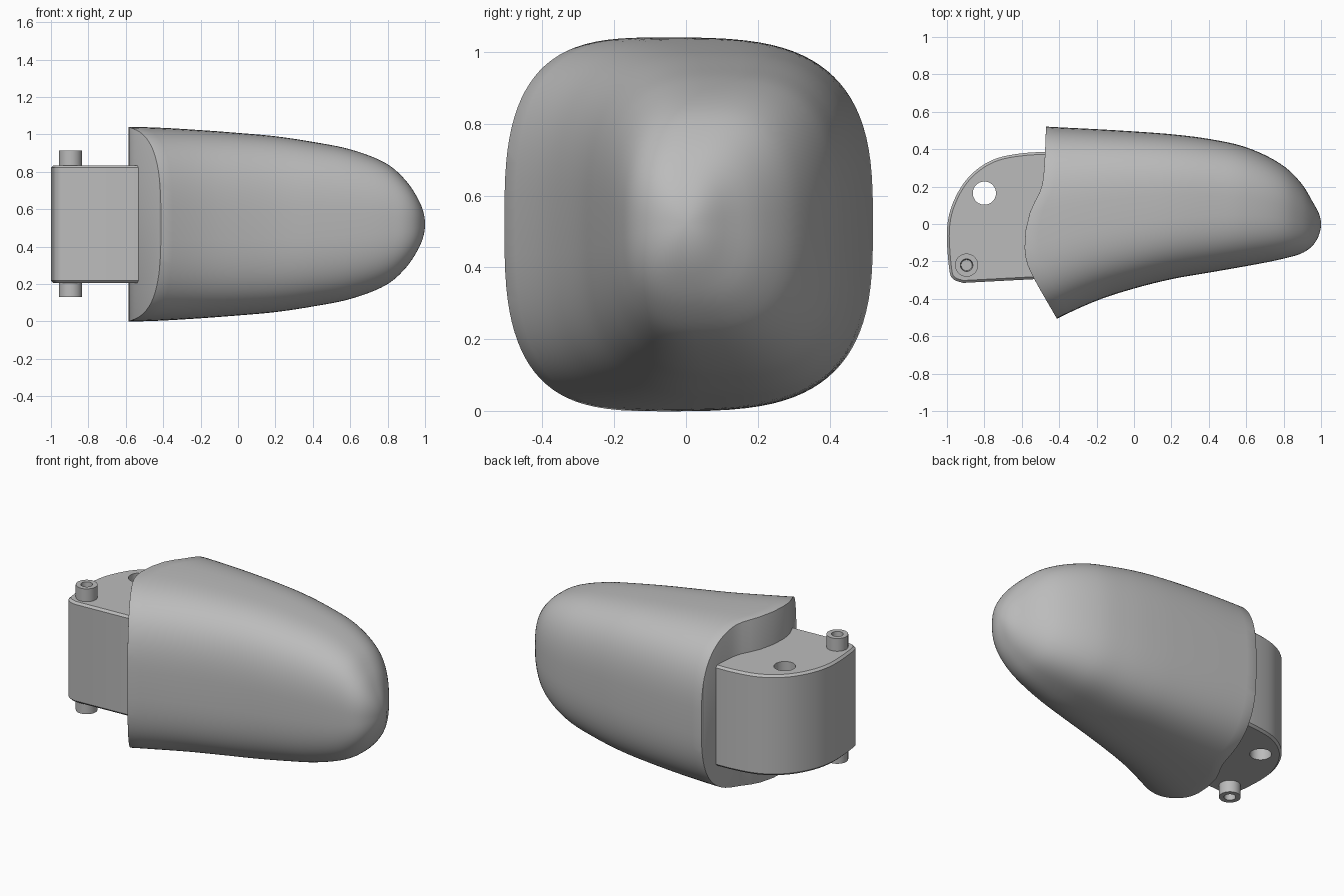
import bpy, bmesh
from math import sin, cos, pi, sqrt, radians, copysign
from mathutils import Vector

cube = bpy.data.objects.get("Cube")
if cube:
    bpy.data.objects.remove(cube)

grey = bpy.data.materials.new("plain grey")
grey.use_nodes = True
colour = (0.5, 0.5, 0.5, 1)
grey.diffuse_color = colour
grey.node_tree.nodes["Principled BSDF"].inputs["Base Color"].default_value = colour

MID_Z = 0.52


def finish(name, bm):
    bmesh.ops.recalc_face_normals(bm, faces=bm.faces)
    mesh = bpy.data.meshes.new(name)
    bm.to_mesh(mesh)
    bm.free()
    mesh.materials.append(grey)
    obj = bpy.data.objects.new(name, mesh)
    bpy.context.collection.objects.link(obj)
    return obj


def select(obj):
    bpy.ops.object.select_all(action="DESELECT")
    obj.select_set(True)
    bpy.context.view_layer.objects.active = obj


def bevel(obj, width, segments, angle):
    mod = obj.modifiers.new("soft edges", "BEVEL")
    mod.width, mod.segments = width, segments
    mod.limit_method, mod.angle_limit = "ANGLE", radians(angle)
    select(obj)
    bpy.ops.object.modifier_apply(modifier=mod.name)


def smooth(obj):
    select(obj)
    bpy.ops.object.shade_smooth_by_angle(angle=radians(30))


def spline(keys, t):
    """Smooth curve through (t, value, ...) keys, sorted by t."""
    i = max(j for j in range(len(keys) - 1) if j == 0 or keys[j][0] <= t)
    a, b = keys[i], keys[i + 1]
    before, after = keys[max(i - 1, 0)], keys[min(i + 2, len(keys) - 1)]
    span = b[0] - a[0]
    u = (t - a[0]) / span
    out = []
    for p, q, r, s in zip(before[1:], a[1:], b[1:], after[1:]):
        m = (r - p) / (b[0] - before[0]) * span
        n = (s - q) / (after[0] - a[0]) * span
        out.append(q + u * (m + u * (3 * (r - q) - 2 * m - n + u * (2 * (q - r) + m + n))))
    return out


# Fingertip outline: x, lowest y, highest y, half height
OUTLINE = [(1, 0, 0, 0), (0.96, -0.11, 0.11, 0.14), (0.9, -0.155, 0.21, 0.23),
           (0.8, -0.185, 0.31, 0.32), (0.6, -0.225, 0.41, 0.4),
           (0.4, -0.26, 0.455, 0.44), (0.2, -0.295, 0.48, 0.47),
           (0, -0.345, 0.495, 0.488), (-0.2, -0.41, 0.507, 0.503),
           (-0.42, -0.51, 0.518, 0.516), (-0.62, -0.62, 0.53, 0.522)]
KEYS = [(sqrt(1 - x), lo, hi, up) for x, lo, hi, up in OUTLINE]
# Wavy rear face: y, x
REAR = [(-0.62, -0.35), (-0.51, -0.41), (-0.3, -0.53), (-0.2, -0.575), (-0.1, -0.585),
        (0.02, -0.57), (0.1, -0.54), (0.18, -0.5), (0.25, -0.485), (0.4, -0.475), (0.54, -0.47)]


def skin(s, angle):
    lo, hi, up = spline(KEYS, s)
    power = 2 / (2.5 + 0.5 * min(s, 1))
    c, d = cos(angle), sin(angle)
    y = (lo + hi) / 2 + (hi - lo) / 2 * copysign(abs(c) ** power, c)
    return Vector((1 - s * s, y, MID_Z + up * copysign(abs(d) ** power, d)))


# Fingertip shell: every lengthwise line runs from the rear face to the tip
SIDES, ROWS = 96, 44
bm = bmesh.new()
lines = []
tip = bm.verts.new(skin(0, 0))
for k in range(SIDES):
    angle = 2 * pi * k / SIDES
    start = 1.2
    for _ in range(30):
        start = (start + sqrt(1 - spline(REAR, skin(start, angle).y)[0])) / 2
    lines.append([bm.verts.new(skin(start * (1 - r / ROWS), angle)) for r in range(ROWS)])
for k in range(SIDES):
    a, b = lines[k - 1], lines[k]
    for r in range(ROWS - 1):
        bm.faces.new((a[r], b[r], b[r + 1], a[r + 1]))
    bm.faces.new((a[-1], b[-1], tip))
rim = [line[0] for line in lines]
half = SIDES // 2
for k in range(half):
    strip = [rim[k], rim[k + 1], rim[-k - 1], rim[-k]]
    bm.faces.new(list(dict.fromkeys(strip)))
shell = finish("fingertip_shell", bm)
bevel(shell, 0.01, 2, 45)
smooth(shell)


def cylinder(name, x, y, radius, low, high, top_radius=None):
    bm = bmesh.new()
    bmesh.ops.create_cone(bm, cap_ends=True, segments=40, radius1=radius,
                          radius2=top_radius or radius, depth=high - low)
    bmesh.ops.translate(bm, verts=bm.verts, vec=(x, y, (low + high) / 2))
    return finish(name, bm)


def cut(obj, cutter):
    cutter.hide_render = True
    mod = obj.modifiers.new("cut", "BOOLEAN")
    mod.operation, mod.object, mod.solver = "DIFFERENCE", cutter, "EXACT"
    select(obj)
    bpy.ops.object.modifier_apply(modifier=mod.name)
    bpy.data.objects.remove(cutter)


# Hinge block: rounded outline extruded upward
ARC = [(0, -0.4, 0.385), (1, -0.58, 0.38), (2, -0.75, 0.345), (3, -0.88, 0.255),
       (4, -0.965, 0.12), (5, -1, -0.03), (6, -0.988, -0.24), (7, -0.965, -0.295),
       (8, -0.915, -0.315)]
points = [spline(ARC, i / 6) for i in range(49)] + [(-0.4, -0.288)]
bm = bmesh.new()
base = bm.faces.new([bm.verts.new((x, y, 0.205)) for x, y in points])
top = bmesh.ops.extrude_face_region(bm, geom=[base])["geom"]
bmesh.ops.translate(bm, vec=(0, 0, 0.63), verts=[v for v in top if isinstance(v, bmesh.types.BMVert)])
block = finish("hinge_block", bm)
bevel(block, 0.013, 1, 60)
cut(block, cylinder("cable_hole_cutter", -0.8, 0.165, 0.062, 0, 1))
smooth(block)

# Hinge pin with a tapered bore in each end
PIN_X, PIN_Y, PIN_LOW, PIN_HIGH = -0.895, -0.22, 0.13, 0.915
pin = cylinder("hinge_pin", PIN_X, PIN_Y, 0.062, PIN_LOW, PIN_HIGH)
cut(pin, cylinder("top_bore", PIN_X, PIN_Y, 0.028, PIN_HIGH - 0.1, PIN_HIGH + 0.01, 0.034))
cut(pin, cylinder("bottom_bore", PIN_X, PIN_Y, 0.034, PIN_LOW - 0.01, PIN_LOW + 0.1, 0.028))
smooth(pin)
